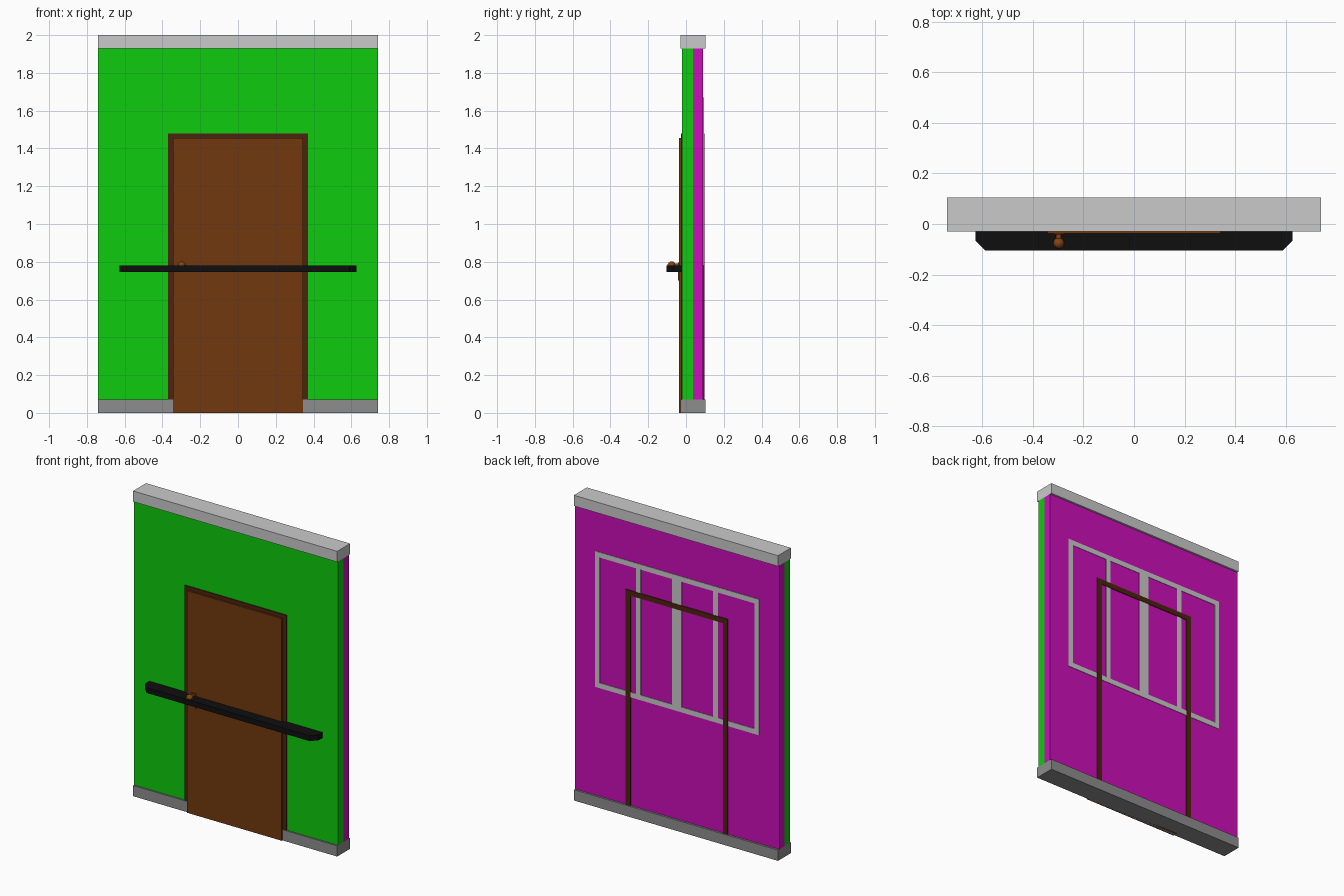
import bpy, bmesh, math
from mathutils import Matrix

cube = bpy.data.objects.get("Cube")
if cube:
    bpy.data.objects.remove(cube, do_unlink=True)


def material(name, *srgb):
    mat = bpy.data.materials.new(name)
    mat.use_nodes = True
    lin = [((c / 255 + 0.055) / 1.055) ** 2.4 for c in srgb]
    mat.diffuse_color = (*lin, 1)
    mat.node_tree.nodes["Principled BSDF"].inputs["Base Color"].default_value = (*lin, 1)
    return mat


GREEN = material("green paint", 14, 204, 14)
MAGENTA = material("magenta paint", 204, 14, 186)
PALE = material("pale grey", 202, 202, 202)
GREY = material("mid grey", 141, 141, 141)
DOOR = material("door brown", 114, 57, 14)
FRAME = material("dark brown", 76, 36, 14)
BLACK = material("black", 15, 15, 15)
KNOB = material("knob brown", 132, 68, 22)


def finish(name, bm, mat):
    bmesh.ops.recalc_face_normals(bm, faces=bm.faces)
    mesh = bpy.data.meshes.new(name)
    bm.to_mesh(mesh)
    bm.free()
    mesh.materials.append(mat)
    obj = bpy.data.objects.new(name, mesh)
    bpy.context.scene.collection.objects.link(obj)
    return obj


def add_box(bm, x, y, z):
    """Add a box given its (min, max) along each axis."""
    verts = bmesh.ops.create_cube(bm, size=1)["verts"]
    for v in verts:
        v.co = [lo + (c + 0.5) * (hi - lo) for c, (lo, hi) in zip(v.co, (x, y, z))]


def boxes(name, mat, *specs):
    bm = bmesh.new()
    for spec in specs:
        add_box(bm, *spec)
    return finish(name, bm, mat)


# Two-layer wall with plinth and cornice
W = 0.74
wide, deep = (-W, W), (-0.03, 0.104)
boxes("front_wall", GREEN, (wide, (-0.02, 0.038), (0.07, 1.93)))
boxes("back_wall", MAGENTA, (wide, (0.038, 0.091), (0.07, 1.93)))
boxes("plinth", GREY, (wide, deep, (0, 0.07)))
boxes("cornice", PALE, (wide, deep, (1.93, 2)))

# Door leaf and the frame that passes through the wall
boxes("door", DOOR, ((-0.343, 0.343), (-0.037, 0), (0, 1.455)))
through = (-0.027, 0.097)
boxes("door_frame", FRAME,
      ((-0.37, -0.335), through, (0.01, 1.48)),
      ((0.335, 0.37), through, (0.01, 1.48)),
      ((-0.335, 0.335), through, (1.447, 1.48)))

# Window bars on the back wall
skin = (0.085, 0.094)
low, high, edge, bar = 0.78, 1.67, 0.595, 0.034
bars = [((-edge, edge), skin, (low, low + bar)),
        ((-edge, edge), skin, (high - bar, high))]
for centre, half in ((-edge + bar / 2, bar / 2), (-0.28, bar / 2), (0, 0.035),
                     (0.28, bar / 2), (edge - bar / 2, bar / 2)):
    bars.append(((centre - half, centre + half), skin, (low + bar, high - bar)))
boxes("window_bars", PALE, *bars)

# Counter bar across the door, with clipped front corners
bm = bmesh.new()
profile = [(-0.628, -0.02), (-0.628, -0.066), (-0.59, -0.104),
           (0.59, -0.104), (0.628, -0.066), (0.628, -0.02)]
face = bm.faces.new([bm.verts.new((x, y, 0.745)) for x, y in profile])
top = bmesh.ops.extrude_face_region(bm, geom=[face])["geom"]
bmesh.ops.translate(bm, vec=(0, 0, 0.035),
                    verts=[g for g in top if isinstance(g, bmesh.types.BMVert)])
finish("counter_bar", bm, BLACK)

# Door knob with neck and back plate
kx, kz = -0.298, 0.78
boxes("knob_plate", DOOR, ((kx - 0.02, kx + 0.02), (-0.042, -0.03), (0.7, 0.797)))
bm = bmesh.new()
bmesh.ops.create_uvsphere(bm, u_segments=12, v_segments=8, radius=0.022,
                          matrix=Matrix.Translation((kx, -0.076, kz)))
bmesh.ops.create_cone(bm, cap_ends=True, segments=12, radius1=0.011, radius2=0.011,
                      depth=0.04, matrix=Matrix.Translation((kx, -0.052, kz))
                      @ Matrix.Rotation(math.pi / 2, 4, "X"))
finish("door_knob", bm, KNOB)
